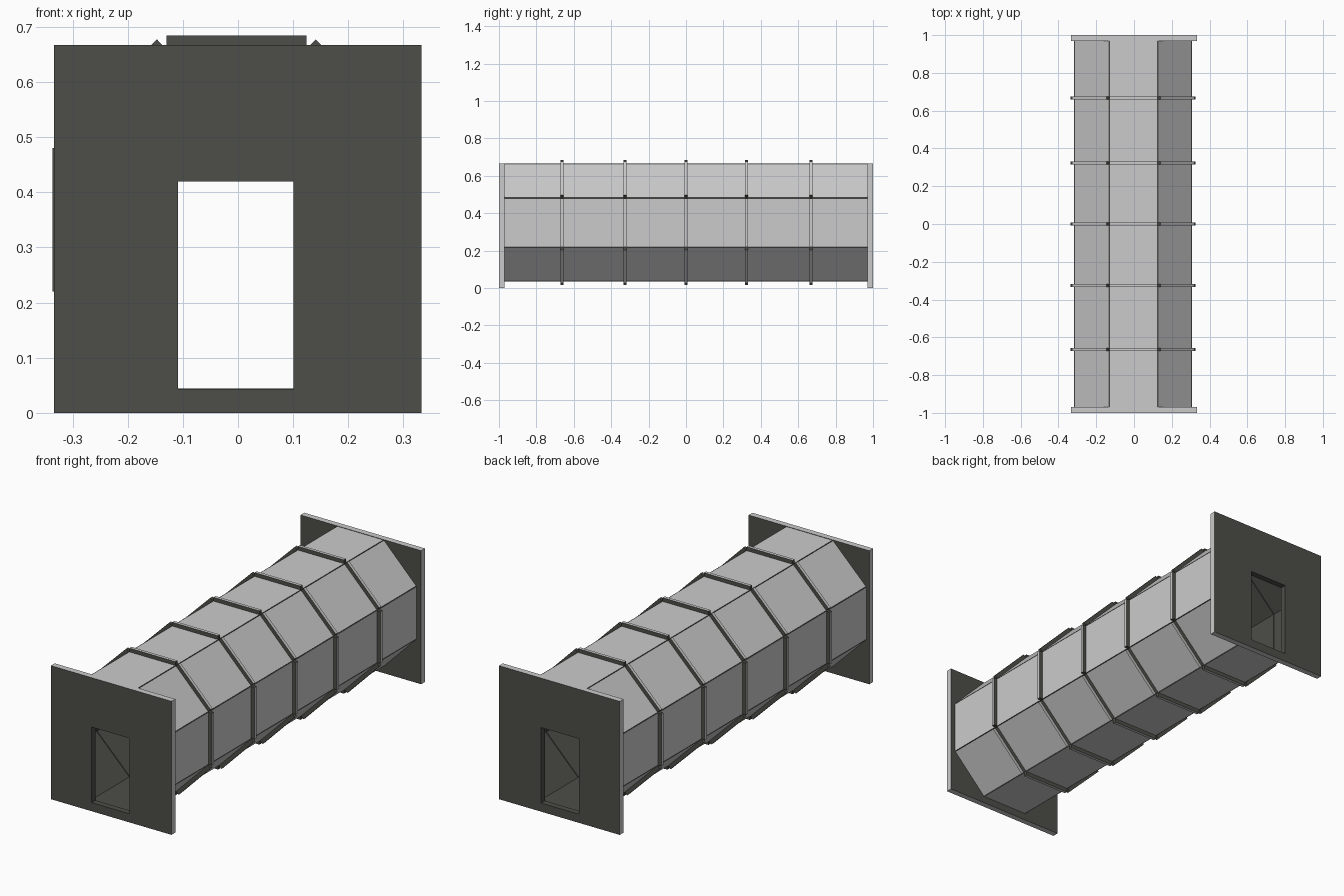
import bpy, bmesh
from mathutils import Vector

if "Cube" in bpy.data.objects:
    bpy.data.objects.remove(bpy.data.objects["Cube"])


def material(name, rgb):
    m = bpy.data.materials.new(name)
    m.diffuse_color = (*rgb, 1)
    m.use_nodes = True
    m.node_tree.nodes["Principled BSDF"].inputs["Base Color"].default_value = m.diffuse_color
    return m


DARK = material("dark olive grey", (0.075, 0.077, 0.065))
LIGHT = material("light grey", (0.60, 0.60, 0.60))


def finish(name, bm):
    bmesh.ops.recalc_face_normals(bm, faces=bm.faces)
    me = bpy.data.meshes.new(name)
    bm.to_mesh(me)
    bm.free()
    me.materials.append(DARK)
    me.materials.append(LIGHT)
    ob = bpy.data.objects.new(name, me)
    bpy.context.collection.objects.link(ob)
    return ob


# Octagonal cross-section (x, z), clockwise from the top left
OCT = [Vector(p) for p in [(-0.13, 0.66), (0.124, 0.66), (0.302, 0.48), (0.302, 0.22),
                           (0.124, 0.04), (-0.13, 0.04), (-0.312, 0.22), (-0.312, 0.48)]]


def ring(name, y0, y1, inner, outer):
    """Eight square-ended slabs round the octagon; only outer faces are light."""
    bm = bmesh.new()
    for i, a in enumerate(OCT):
        b = OCT[(i + 1) % 8]
        d = (b - a).normalized()
        n = Vector((-d.y, d.x))
        section = [a + n * inner, b + n * inner, b + n * outer, a + n * outer]
        front = [bm.verts.new((p.x, y0, p.y)) for p in section]
        back = [bm.verts.new((p.x, y1, p.y)) for p in section]
        bm.faces.new(front)
        bm.faces.new(back)
        for k in range(4):
            j = (k + 1) % 4
            f = bm.faces.new([front[k], front[j], back[j], back[k]])
            f.material_index = 1 if k == 2 else 0
    return finish(name, bm)


def end_plate(name, y0, y1):
    """Square plate with a door hole; outer rim light, the rest dark."""
    bm = bmesh.new()
    rects = [(-0.334, 0.333, 0.0, 0.667), (-0.109, 0.101, 0.043, 0.42)]
    loops = []
    for x0, x1, z0, z1 in rects:
        for y in (y0, y1):
            loops.append([bm.verts.new((x, y, z)) for x, z in
                          ((x0, z0), (x1, z0), (x1, z1), (x0, z1))])
    out_f, out_b, in_f, in_b = loops
    pairs = [(out_f, in_f, 0), (out_b, in_b, 0), (out_f, out_b, 1), (in_f, in_b, 0)]
    for p, q, mat in pairs:
        for k in range(4):
            j = (k + 1) % 4
            bm.faces.new([p[k], p[j], q[j], q[k]]).material_index = mat
    return finish(name, bm)


# Tube walls
ring("tube_panels", -0.97, 0.97, 0.0, 0.005)

# Reinforcing ribs
for i, y in enumerate((-0.664, -0.326, 0.0, 0.324, 0.667)):
    ring(f"rib_{i + 1}", y - 0.008, y + 0.008, -0.004, 0.024)

# End walls with doorways
end_plate("front_end_plate", -1.0, -0.97)
end_plate("back_end_plate", 0.97, 1.0)
